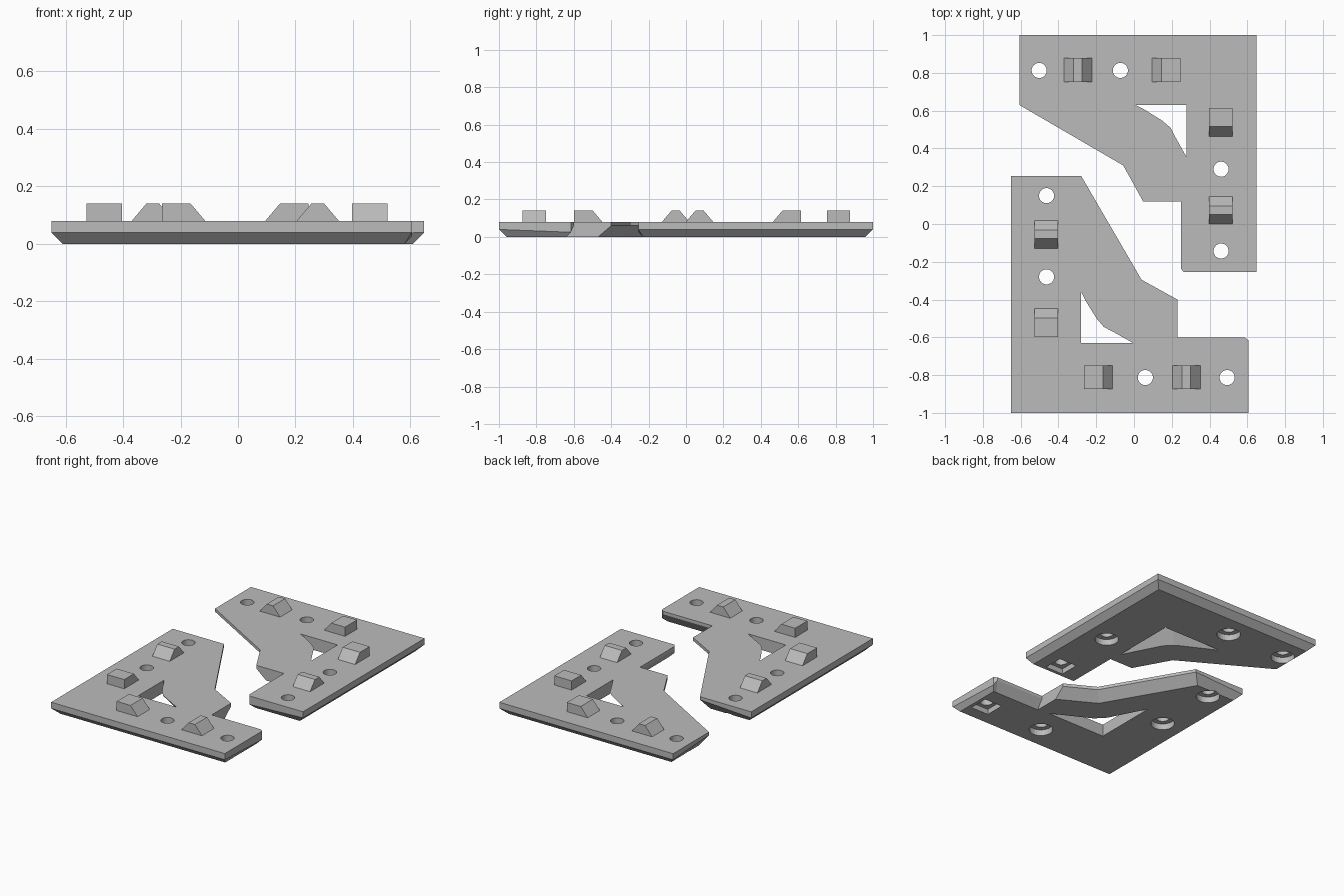
import bpy, bmesh, math
from mathutils import Vector, Matrix

cube = bpy.data.objects.get("Cube")
if cube:
    bpy.data.objects.remove(cube, do_unlink=True)

THICK, TAB_TOP = 0.08, 0.14

grey = bpy.data.materials.new("light_grey")
grey.use_nodes = True
grey.diffuse_color = (0.5, 0.5, 0.5, 1)
grey.node_tree.nodes["Principled BSDF"].inputs["Base Color"].default_value = grey.diffuse_color


def loft(name, rings):
    """Closed solid through rings of equal length, capped at both ends."""
    bm = bmesh.new()
    loops = [[bm.verts.new(p) for p in ring] for ring in rings]
    n = len(loops[0])
    for low, high in zip(loops, loops[1:]):
        for i in range(n):
            j = (i + 1) % n
            bm.faces.new((low[i], low[j], high[j], high[i]))
    bm.faces.new(loops[0][::-1])
    bm.faces.new(loops[-1])
    bmesh.ops.recalc_face_normals(bm, faces=bm.faces)
    mesh = bpy.data.meshes.new(name)
    bm.to_mesh(mesh)
    bm.free()
    mesh.materials.append(grey)
    obj = bpy.data.objects.new(name, mesh)
    bpy.context.collection.objects.link(obj)
    return obj


def prism(name, centre, radius, sides, low, high, turn=0.0):
    ring = [(centre[0] + radius * math.cos(turn + math.tau * k / sides),
             centre[1] + radius * math.sin(turn + math.tau * k / sides)) for k in range(sides)]
    return loft(name, [[(x, y, z) for x, y in ring] for z in (low, high)])


# Plate outline from its outer corner: top x, y, bottom x, y, height of the rim
OUTLINE = [
    (0, 0, .04, .04, .04),
    (1.255, 0, 1.23, .04, .04),
    (1.255, .385, 1.23, .36, .025),
    (1.235, .4, 1.21, .36, .06),
    (.88, .4, .88, .36, .06),
    (.88, .6, .88, .53, .06),
    (.69, .705, .646, .66, .06),
    (.37, 1.255, .324, 1.215, .06),
    (0, 1.255, .04, 1.215, .04),
]
plate = loft("plate", [
    [(bx, by, 0) for x, y, bx, by, r in OUTLINE],
    [(x, y, r) for x, y, bx, by, r in OUTLINE],
    [(x, y, THICK) for x, y, bx, by, r in OUTLINE],
])

# Corner window that widens towards the underside
top_window = [(.37, .37), (.645, .37), (.49, .455), (.455, .495), (.37, .64)]
low_window = [(.37, .37), (.80, .37), (.55, .50), (.50, .55), (.37, .80)]
window = []
for t in (-0.25, 1.25):
    window.append([tuple(Vector(a).lerp(Vector(b), t)) for a, b in zip(low_window, top_window)])
for ring in window:
    ring[0] = (.37, .37)
cutters = [loft("window_cutter", [[(x, y, z) for x, y in ring]
                                  for ring, z in zip(window, (-.02, .10))])]

# Screw holes with round recesses, and one square recess at the arm end
for centre, square in (((.71, .187), False), ((1.143, .187), True),
                       ((.187, .72), False), ((.187, 1.15), False)):
    cutters.append(prism("hole_cutter", centre, .04, 32, -.05, .15))
    if square:
        cutters.append(prism("recess_cutter", centre, .092, 4, -.05, .035, math.pi / 4))
    else:
        cutters.append(prism("recess_cutter", centre, .072, 32, -.05, .04))

for cutter in cutters:
    cutter.hide_render = True
    mod = plate.modifiers.new("cut", "BOOLEAN")
    mod.operation, mod.solver, mod.object = "DIFFERENCE", "EXACT", cutter
graph = bpy.context.evaluated_depsgraph_get()
cut_mesh = bpy.data.meshes.new_from_object(plate.evaluated_get(graph))
plate.modifiers.clear()
plate.data = cut_mesh
for cutter in cutters:
    bpy.data.objects.remove(cutter, do_unlink=True)

# Locating tabs: the inner one has one steep side, the outer one is symmetric
inner = (.385, .385, .485, .54)
outer = (.85, .905, .95, 1.005)


def tab(name, span, swap):
    a, b, c, d = span
    profile = [(a, THICK - .005), (b, TAB_TOP), (c, TAB_TOP), (d, THICK - .005)]
    if swap:
        return loft(name, [[(w, s + .017, z) for s, z in profile] for w in (.122, .247)])
    return loft(name, [[(s, w, z) for s, z in profile] for w in (.127, .252)])


parts = [plate,
         tab("inner_tab_long_arm", inner, False), tab("outer_tab_long_arm", outer, False),
         tab("inner_tab_side_arm", inner, True), tab("outer_tab_side_arm", outer, True)]

# Place the front bracket, and its mirror image across the diagonal at the back
front = Matrix.Translation((-.65, -1, 0))
back = Matrix(((0, -1, 0, .648), (-1, 0, 0, 1), (0, 0, 1, 0), (0, 0, 0, 1)))
for part in parts:
    twin = part.copy()
    twin.data = part.data.copy()
    twin.name = "back_" + part.name
    bpy.context.collection.objects.link(twin)
    twin.data.transform(back)
    twin.data.flip_normals()
    part.data.transform(front)
    part.name = "front_" + part.name
